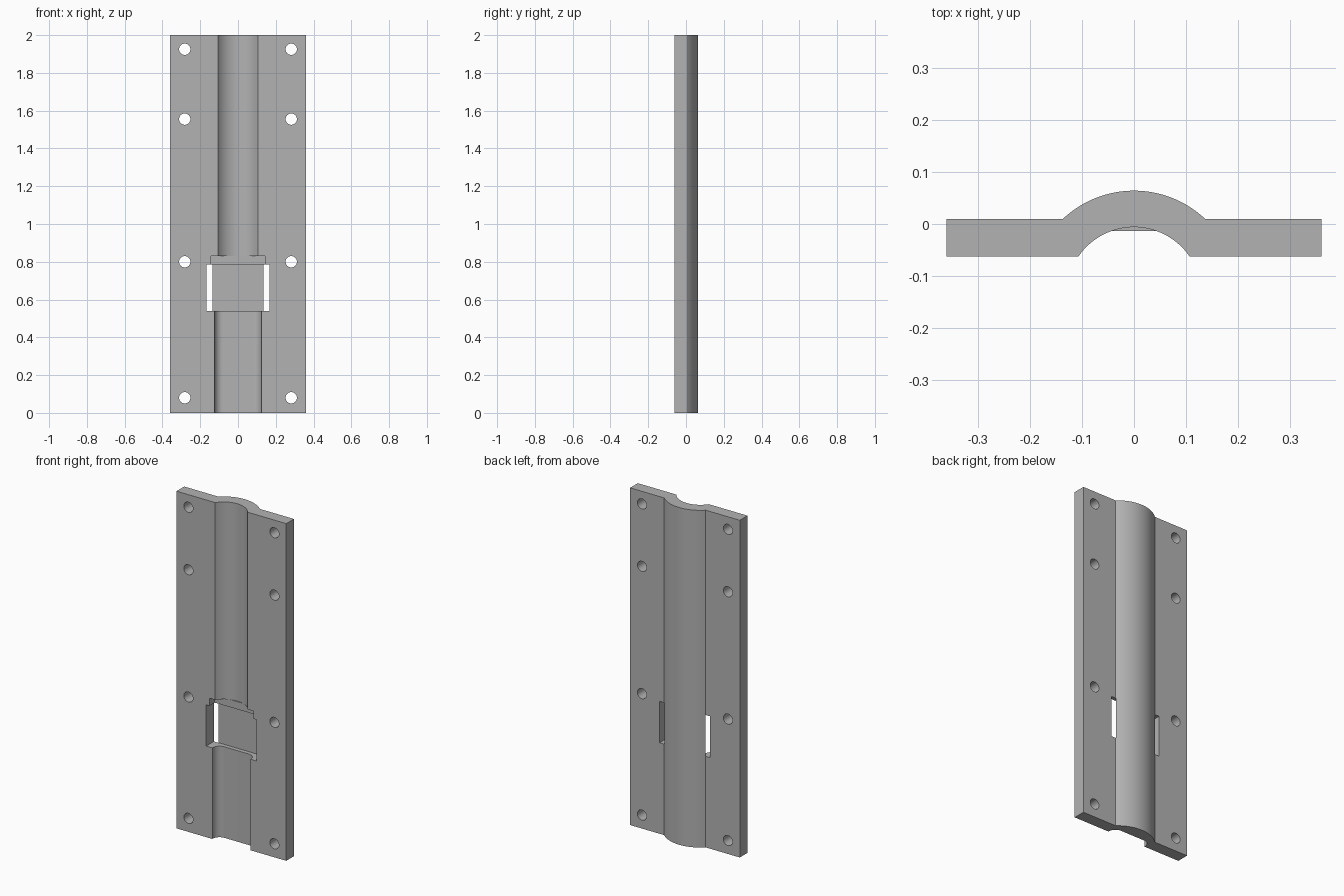
import bpy
import bmesh
import math
from mathutils import Vector

cube = bpy.data.objects.get("Cube")
if cube:
    bpy.data.objects.remove(cube, do_unlink=True)

grey = bpy.data.materials.new("plain grey")
grey.use_nodes = True
colour = (0.45, 0.45, 0.45, 1)
grey.diffuse_color = colour
grey.node_tree.nodes["Principled BSDF"].inputs["Base Color"].default_value = colour

HALF_WIDTH, FRONT, BACK = 0.36, -0.062, 0.01
AXIS_Y = -0.135      # shared centre of the groove and the rear bulge
SHALLOW = -0.013     # depth of the slot and lower channel


def prism(name, profile, z0, z1):
    """Extrude an (x, y) outline from z0 up to z1."""
    bm = bmesh.new()
    face = bm.faces.new([bm.verts.new((x, y, z0)) for x, y in profile])
    top = bmesh.ops.extrude_face_region(bm, geom=[face])["geom"]
    bmesh.ops.translate(bm, vec=Vector((0, 0, z1 - z0)),
                        verts=[v for v in top if isinstance(v, bmesh.types.BMVert)])
    bmesh.ops.recalc_face_normals(bm, faces=bm.faces)
    mesh = bpy.data.meshes.new(name)
    bm.to_mesh(mesh)
    bm.free()
    mesh.materials.append(grey)
    obj = bpy.data.objects.new(name, mesh)
    bpy.context.collection.objects.link(obj)
    return obj


def arc(radius, y_end, steps):
    """Arc about the shared axis, from +x to -x, ending at height y_end."""
    a = math.asin((y_end - AXIS_Y) / radius)
    angles = [a + (math.pi - 2 * a) * i / steps for i in range(steps + 1)]
    return [(radius * math.cos(t), AXIS_Y + radius * math.sin(t)) for t in angles]


def box(half, y1):
    return [(-half, -0.2), (half, -0.2), (half, y1), (-half, y1)]


# Flat plate with a rounded bulge along its back
body = prism("clamp_plate", [(-HALF_WIDTH, FRONT), (HALF_WIDTH, FRONT), (HALF_WIDTH, BACK)]
             + arc(0.199, BACK, 48) + [(-HALF_WIDTH, BACK)], 0, 2)

# Lower channel outline with rounded inner corners
quarter = [i / 12 * math.pi / 2 for i in range(13)]
right = [(0.08 + 0.045 * math.cos(t), SHALLOW - 0.045 + 0.045 * math.sin(t)) for t in quarter]
channel = [(-0.125, -0.2), (0.125, -0.2)] + right + [(-x, y) for x, y in reversed(right)]

# Round groove, narrow slot, through window and channel
cutters = [
    prism("groove_cutter", arc(0.129, -0.13, 48) + [(-0.129, -0.2), (0.129, -0.2)], 0.83, 2.1),
    prism("slot_cutter", box(0.144, SHALLOW), 0.7, 0.83),
    prism("window_cutter", box(0.166, 0.0115), 0.54, 0.785),
    prism("channel_cutter", channel, -0.1, 0.6),
]

# Screw holes in mirrored pairs
for z in (0.08, 0.80, 1.555, 1.925):
    for side in (-1, 1):
        circle = [(0.03 * math.cos(i * math.pi / 16), 0.03 * math.sin(i * math.pi / 16))
                  for i in range(32)]
        hole = prism("hole_cutter", circle, -0.2, 0.2)
        hole.rotation_euler.x = math.pi / 2
        hole.location = (side * 0.282, 0, z)
        cutters.append(hole)

for cutter in cutters:
    cut = body.modifiers.new(cutter.name, "BOOLEAN")
    cut.operation = "DIFFERENCE"
    cut.solver = "EXACT"
    cut.object = cutter
    cutter.hide_render = True

# Bake the cuts and remove the cutters
bpy.context.view_layer.update()
graph = bpy.context.evaluated_depsgraph_get()
finished = bpy.data.meshes.new_from_object(body.evaluated_get(graph))
body.modifiers.clear()
body.data = finished
for cutter in cutters:
    bpy.data.objects.remove(cutter, do_unlink=True)

for obj in bpy.context.selected_objects:
    obj.select_set(False)
body.select_set(True)
bpy.context.view_layer.objects.active = body
bpy.ops.object.shade_smooth_by_angle(angle=math.radians(25))
